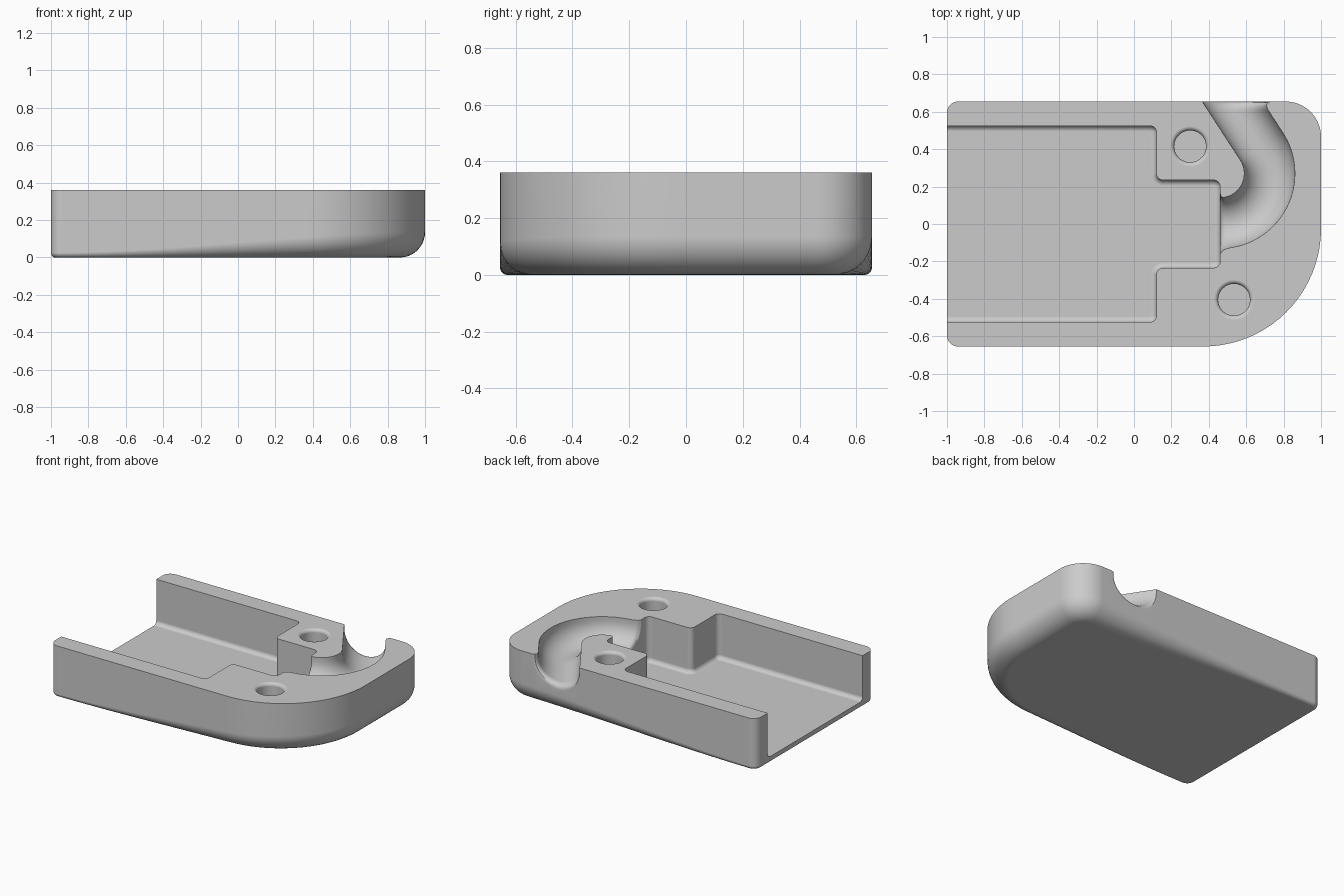
import bpy, bmesh
from math import sin, cos, tan, pi, radians
from mathutils import Vector

cube = bpy.data.objects.get("Cube")
if cube:
    bpy.data.objects.remove(cube, do_unlink=True)

grey = bpy.data.materials.new("plain grey")
grey.use_nodes = True
grey.diffuse_color = (0.6, 0.6, 0.6, 1)
grey.node_tree.nodes["Principled BSDF"].inputs["Base Color"].default_value = (0.6, 0.6, 0.6, 1)

TOP = 0.36
ABOVE = 0.5


def loft(name, rings):
    """Skin a row of closed rings and cap both ends."""
    bm = bmesh.new()
    rows = [[bm.verts.new(p) for p in ring] for ring in rings]
    for a, b in zip(rows, rows[1:]):
        for i in range(len(a)):
            j = (i + 1) % len(a)
            bm.faces.new((a[i], a[j], b[j], b[i]))
    bm.faces.new(rows[0])
    bm.faces.new(rows[-1])
    bmesh.ops.recalc_face_normals(bm, faces=bm.faces)
    mesh = bpy.data.meshes.new(name)
    bm.to_mesh(mesh)
    bm.free()
    mesh.materials.append(grey)
    ob = bpy.data.objects.new(name, mesh)
    bpy.context.collection.objects.link(ob)
    return ob


def rounded_outline(corners, steps, splits=1):
    """Counter-clockwise polygon with a radius on each corner (x, y, r)."""
    arcs = []
    for i, (x, y, r) in enumerate(corners):
        p = Vector((x, y))
        u = (Vector(corners[i - 1][:2]) - p).normalized()
        v = (Vector(corners[(i + 1) % len(corners)][:2]) - p).normalized()
        half = u.angle(v) / 2
        c = p + (u + v).normalized() * r / sin(half)
        s = (p + u * r / tan(half) - c).normalized()
        e = (p + v * r / tan(half) - c).normalized()
        arcs.append([c + s.slerp(e, k / steps).normalized() * r for k in range(steps + 1)])
    pts = []
    for i, arc in enumerate(arcs):
        nxt = arcs[(i + 1) % len(arcs)][0]
        pts += arc
        pts += [arc[-1].lerp(nxt, k / splits) for k in range(1, splits)]
    return pts


def tub(name, pts, z0, z1, radius, steps):
    """Upright block whose bottom edge is filleted by radius(x)."""
    normals = []
    for i, p in enumerate(pts):
        t = (p - pts[i - 1]).normalized() + (pts[(i + 1) % len(pts)] - p).normalized()
        normals.append(Vector((-t.y, t.x)).normalized())
    rings = [[(p.x, p.y, z1) for p in pts]]
    for k in range(steps + 1):
        a = pi / 2 * k / steps
        ring = []
        for p, n in zip(pts, normals):
            r = radius(p.x)
            q = p + n * r * (1 - cos(a))
            ring.append((q.x, q.y, z0 + r * (1 - sin(a))))
        rings.append(ring)
    return loft(name, rings)


def body_fillet(x):
    t = min(max((x + 1) / 2, 0), 1)
    return 0.025 + 0.11 * t * t * (3 - 2 * t)


# Outer body
body = tub("case_half", rounded_outline(
    [(-1, -0.655, 0.06), (1, -0.655, 0.63), (1, 0.655, 0.19), (-1, 0.655, 0.06)], 20, 16),
    0, TOP, body_fillet, 10)

# Stepped pocket, open at one end
c = 0.035
pocket = tub("pocket_cutter", rounded_outline(
    [(-1.2, -0.525, c), (0.12, -0.525, c), (0.12, -0.235, c), (0.46, -0.235, c),
     (0.46, 0.235, c), (0.12, 0.235, c), (0.12, 0.525, c), (-1.2, 0.525, c)], 6),
    0.045, ABOVE, lambda x: 0.03 if c > 0.03 else c, 6)


# Screw holes with a rounded rim
def hole(name, x, y):
    profile = [(0.108, ABOVE)]
    for k in range(7):
        a = pi / 2 * k / 6
        profile.append((0.108 - 0.023 * sin(a), TOP - 0.023 * (1 - cos(a))))
    profile.append((0.085, 0.12))
    return loft(name, [[(x + r * cos(2 * pi * i / 48), y + r * sin(2 * pi * i / 48), z)
                        for i in range(48)] for r, z in profile])


holes = [hole("back_hole_cutter", 0.30, 0.415), hole("front_hole_cutter", 0.535, -0.405)]

# Curved cable channel: U section swept round a bend, flared at both mouths
CENTRE = Vector((0.46, 0.27))
BEND, R, MID = 0.265, 0.135, 0.335
END = radians(33)


def section(origin, across, wide, inner, outer, down):
    pts = [(-wide - inner, ABOVE)]
    for k in range(21):
        a = pi * k / 20
        side = wide + (inner if k < 10 else outer)
        pts.append((-cos(a) * side, MID - sin(a) * (R + down)))
    pts.append((wide + outer, ABOVE))
    return [(origin.x + across.x * s, origin.y + across.y * s, z) for s, z in pts]


def ease(t):
    return 1 - (1 - t * t) ** 0.5


down_dir = Vector((0, -1))
f = 0.03
rings = [section(CENTRE + down_dir * BEND - Vector((0.06, 0)), down_dir, R, f, f, f)]
for k in range(7):
    a = -pi / 2 + radians(9) * k / 6
    d = Vector((cos(a), sin(a)))
    e = f * ease(1 - k / 6)
    rings.append(section(CENTRE + d * BEND, d, R, e, e, e))
first = -pi / 2 + radians(9)
for k in range(1, 29):
    a = first + (END - first) * k / 28
    d = Vector((cos(a), sin(a)))
    rings.append(section(CENTRE + d * BEND, d, R, 0, 0, 0))
start = CENTRE + Vector((cos(END), sin(END))) * BEND
for k in range(9):
    t = k / 8
    y = 0.605 + 0.05 * t
    o = Vector((start.x - tan(END) * (y - start.y), y))
    rings.append(section(o, Vector((1, 0)), R / cos(END), 0, 0.045 * ease(t), 0.035 * ease(t)))
rings.append([(x, y + 0.1, z) for x, y, z in rings[-1]])
channel = loft("channel_cutter", rings)

# Cut everything out of the body
bpy.ops.object.select_all(action='DESELECT')
bpy.context.view_layer.objects.active = body
body.select_set(True)
for cutter in [pocket, channel] + holes:
    cutter.hide_render = True
    mod = body.modifiers.new("cut", 'BOOLEAN')
    mod.operation = 'DIFFERENCE'
    mod.solver = 'EXACT'
    mod.object = cutter
    bpy.ops.object.modifier_apply(modifier=mod.name)
    bpy.data.objects.remove(cutter, do_unlink=True)

# Smooth fillets, crisp edges, flat planes
bpy.ops.object.shade_smooth_by_angle(angle=radians(30))
weighted = body.modifiers.new("flat planes", 'WEIGHTED_NORMAL')
weighted.keep_sharp = True
